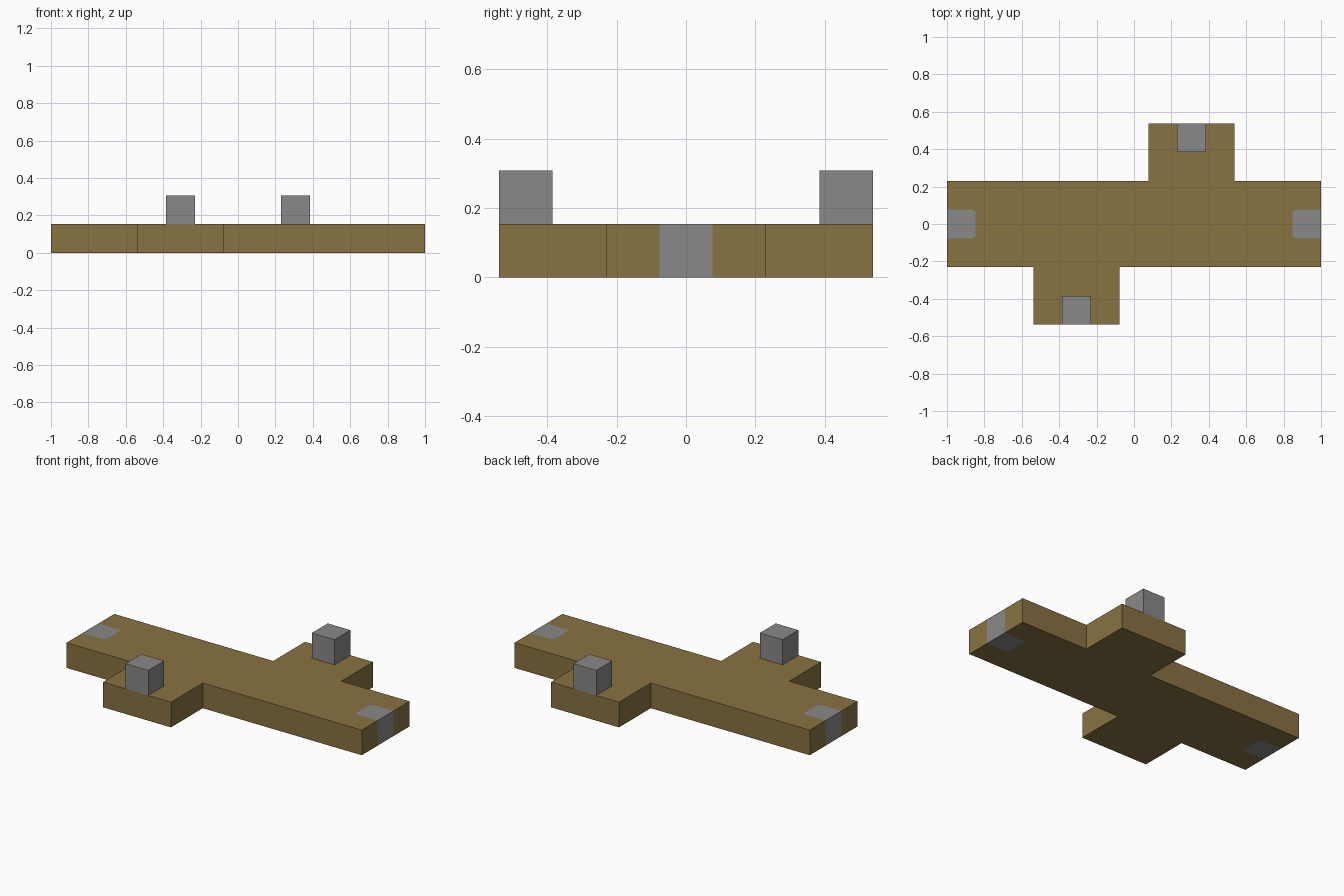
import bpy

cube = bpy.data.objects.get("Cube")
if cube:
    bpy.data.objects.remove(cube, do_unlink=True)

U = 2 / 13          # one grid unit
CHAMFER = 0.1       # corner cut of the end inlays, in grid units


def material(name, color):
    mat = bpy.data.materials.new(name)
    mat.use_nodes = True
    mat.diffuse_color = color
    mat.node_tree.nodes["Principled BSDF"].inputs["Base Color"].default_value = color
    return mat


wood = material("brown wood", (0.25, 0.168, 0.054, 1))
stone = material("grey stone", (0.25, 0.25, 0.25, 1))


def add_object(name, verts, faces, mats):
    mesh = bpy.data.meshes.new(name)
    mesh.from_pydata(verts, [], faces)
    for mat in mats:
        mesh.materials.append(mat)
    obj = bpy.data.objects.new(name, mesh)
    bpy.context.collection.objects.link(obj)
    return obj


# Half of the board outline, counter-clockwise: right inlay edge, right end, back arm
inner = 5.5
inlay = [(6.5, -0.5), (inner + CHAMFER, -0.5), (inner, -0.5 + CHAMFER),
         (inner, 0.5 - CHAMFER), (inner + CHAMFER, 0.5), (6.5, 0.5)]
half = inlay + [(6.5, 1.5), (3.5, 1.5), (3.5, 3.5), (0.5, 3.5), (0.5, 1.5), (-6.5, 1.5)]

# The other half is the same outline turned half way round
outline = half + [(-x, -y) for x, y in half]
n, k = len(half), len(inlay)
right_inlay = list(reversed(range(k)))
left_inlay = [i + n for i in right_inlay]

# Board with stone inlays flush through both ends
board = add_object("board", [(x * U, y * U, 0) for x, y in outline],
                   [list(range(2 * n)), right_inlay, left_inlay], [wood, stone])
for face in board.data.polygons[1:]:
    face.material_index = 1
solid = board.modifiers.new("thickness", "SOLIDIFY")
solid.thickness = U
solid.offset = 1

# Stone blocks standing on the outer edge of each arm
for name, side in (("back_block", 1), ("front_block", -1)):
    bpy.ops.mesh.primitive_cube_add(size=U, location=(2 * U * side, 3 * U * side, 1.5 * U))
    block = bpy.context.object
    block.name = name
    block.data.materials.append(stone)
